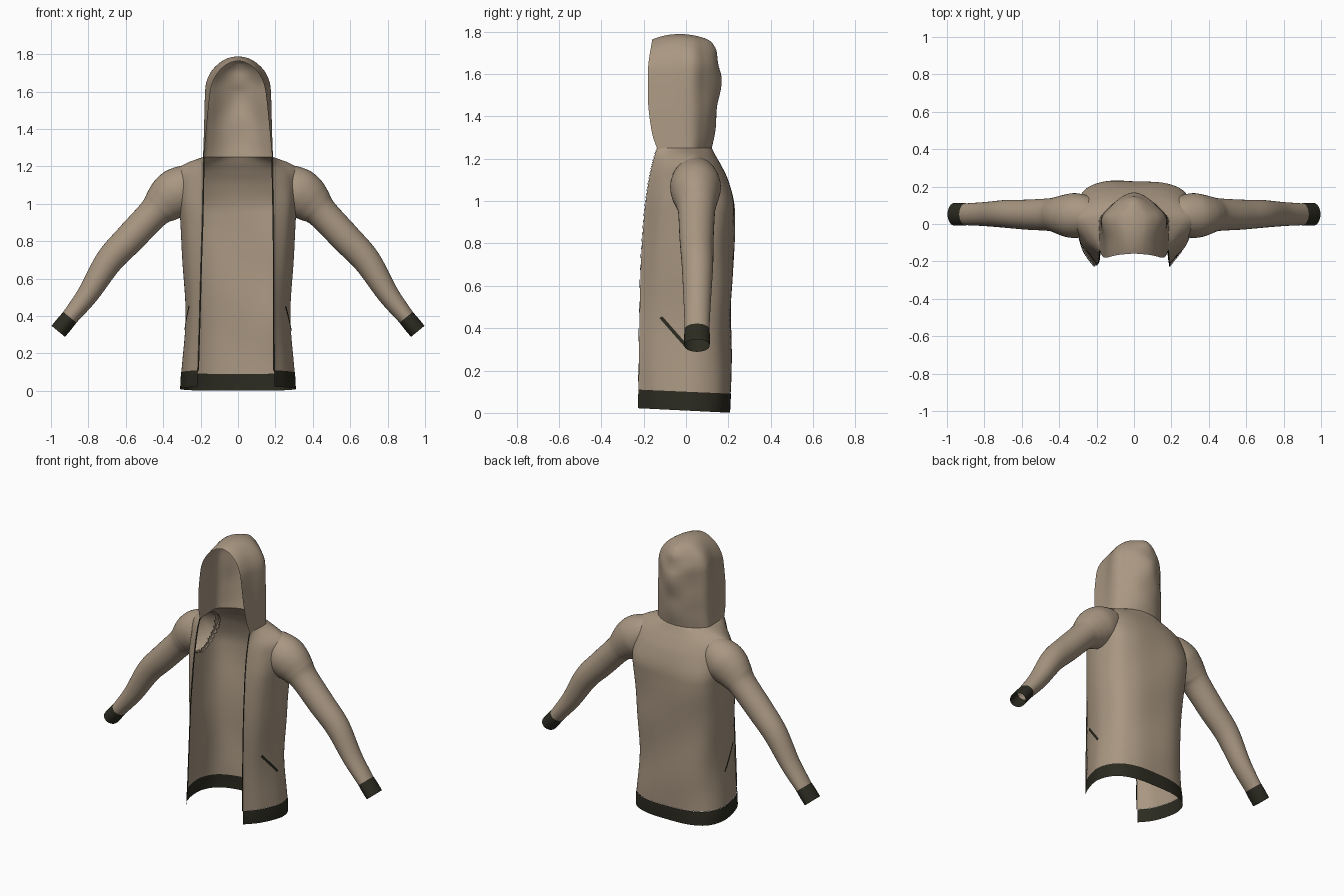
import bpy, bmesh, math
from mathutils import Vector
from mathutils.bvhtree import BVHTree

if "Cube" in bpy.data.objects:
    bpy.data.objects.remove(bpy.data.objects["Cube"])


def material(name, rgb):
    m = bpy.data.materials.new(name)
    m.diffuse_color = (*rgb, 1)
    m.use_nodes = True
    m.node_tree.nodes["Principled BSDF"].inputs["Base Color"].default_value = m.diffuse_color
    return m


CLOTH = material("beige cloth", (0.395, 0.308, 0.222))
TRIM = material("dark trim", (0.025, 0.024, 0.015))


def spline(pts, n):
    """Catmull-Rom through points of any dimension, n samples per span."""
    pts = [Vector(p) for p in pts]
    pts = [pts[0] * 2 - pts[1]] + pts + [pts[-1] * 2 - pts[-2]]
    out = []
    for i in range(1, len(pts) - 2):
        a, b, c, d = pts[i - 1:i + 3]
        for k in range(n):
            t = k / n
            out.append(0.5 * (2 * b + (c - a) * t + (2 * a - 5 * b + 4 * c - d) * t * t
                              + (3 * b - a - 3 * c + d) * t ** 3))
    return out + [pts[-2]]


def quads(rows, closed=False, flip=False):
    """Index quads joining successive rows."""
    n = len(rows[0])
    out = []
    for i in range(len(rows) - 1):
        for j in range(n if closed else n - 1):
            k = (j + 1) % n
            f = [i * n + j, i * n + k, (i + 1) * n + k, (i + 1) * n + j]
            out.append(f[::-1] if flip else f)
    return out


def tree_of(rows, closed=False, flip=False):
    return BVHTree.FromPolygons([p for r in rows for p in r], quads(rows, closed, flip))


def buried(tree, p, depth, reach=.3):
    """True when p lies deeper than depth behind the tree's surface."""
    loc, nor, _, _ = tree.find_nearest(p, reach)
    return loc is not None and (p - loc).dot(nor) < -depth


def sheet(name, rows, mat, closed=False, flip=False, drop=None):
    """Skin rows of points into a smooth open surface."""
    bm = bmesh.new()
    vs = [bm.verts.new(p) for r in rows for p in r]
    for q in quads(rows, closed, flip):
        f = [vs[i] for i in q]
        if not (drop and drop(sum((v.co for v in f), Vector()) / 4)):
            bm.faces.new(f)
    bmesh.ops.remove_doubles(bm, verts=bm.verts, dist=0.0002)
    loose = [v for v in bm.verts if not v.link_faces]
    bmesh.ops.delete(bm, geom=loose, context='VERTS')
    me = bpy.data.meshes.new(name)
    bm.to_mesh(me)
    bm.free()
    me.materials.append(mat)
    for p in me.polygons:
        p.use_smooth = True
    ob = bpy.data.objects.new(name, me)
    bpy.context.collection.objects.link(ob)
    return ob


def section(xe, yf, w, yb, k):
    """Open horizontal outline, right front edge round the back to left front edge."""
    mix = lambda lo, hi: lo + (hi - lo) * k
    half = [(xe, yf), (xe + (w - xe) * mix(.4, .75), yf * mix(.5, .6)), (w, .025),
            (w * mix(.77, .9), yb * mix(.6, .72)), (w * mix(.42, .55), yb * mix(.9, .97)), (0, yb)]
    return spline(half + [(-x, y) for x, y in half[-2::-1]], 10)


def body_row(row):
    z, xe, yf, w, yb, k = row
    fade = max(0, 1 - z / 0.9)
    out = []
    for x, y in section(xe, yf, w, yb, k):
        # soft folds across the back, front opening hanging slightly to one side
        fold = 0.008 * math.sin(9 * x + 7 * z) * math.sin(6 * z) * min(1, max(0, y) * 8)
        x -= .012 * fade * min(1, max(0, -y) * 5)
        out.append(Vector((x, y + fold * min(1, max(0, (1.2 - z) * 4)), z - 0.05 * y * fade)))
    return out


# torso, open down the front: z, edge x, front y, half width, back y, boxiness
torso = [(.1, .203, -.224, .303, .207, .7), (.4, .198, -.22, .28, .21, .7),
         (.7, .194, -.213, .298, .217, .8), (.9, .19, -.2, .308, .228, .9),
         (1.0, .188, -.19, .315, .226, .9), (1.1, .186, -.175, .328, .198, .6),
         (1.17, .185, -.16, .332, .165, .3), (1.215, .184, -.148, .28, .14, .1),
         (1.25, .183, -.137, .185, .122, 0)]
body_rows = [body_row(r) for r in spline(torso, 8)]
body_tree = tree_of(body_rows)

# hem band
hem = [(.011, .206, -.226, .309, .208, .7), (.055, .206, -.226, .308, .209, .7),
       (.1, .204, -.225, .304, .208, .7)]
sheet("hem_band", [body_row(r) for r in spline(hem, 3)], TRIM)

# hood, a deep U section narrowing to a ridge
hood = [(1.25, .183, -.137, .185, .122, 0), (1.32, .176, -.16, .182, .135, 0),
        (1.45, .164, -.178, .179, .152, -.2), (1.58, .150, -.18, .176, .163, -.3),
        (1.65, .138, -.178, .169, .16, -.3), (1.706, .116, -.172, .145, .152, -.3),
        (1.745, .088, -.166, .111, .142, -.2), (1.772, .055, -.162, .073, .125, -.1),
        (1.784, .028, -.16, .036, .11, 0), (1.789, 0, -.158, 0, .09, 0)]
hood_rows = []
for z, xe, yf, w, yb, k in spline(hood, 5):
    top = max(0, (z - 1.6) / .19)
    crease = 0.006 * math.sin((z - 1.25) * 26) * min(1, (z - 1.25) * 5)
    hood_rows.append([Vector((x, y + crease * max(0, y) / .15 * math.cos(x * 22),
                              z - 1.5 * top * (y + .03) ** 2))
                      for x, y in section(xe, yf, w, yb, k)])
sheet("hood", hood_rows, CLOTH)

# sleeves and cuffs: centre x, centre z, radius in front view, depth radius, centre y
sleeve = [(.20, 1.115, .085, .085, .045), (.255, 1.10, .113, .108, .045),
          (.315, 1.067, .129, .12, .045), (.365, 1.03, .124, .112, .045),
          (.41, .99, .105, .097, .048), (.455, .945, .085, .087, .05),
          (.578, .815, .081, .08, .05), (.69, .694, .074, .074, .054),
          (.80, .52, .058, .064, .053), (.903, .388, .045, .058, .052)]
cuff = [(.899, .393, .0455, .059, .052), (.93, .3555, .047, .061, .052), (.961, .318, .0465, .06, .052)]


def tube(rows, side, n=36):
    rows = spline(rows, 8)
    out = []
    for i, (cx, cz, r, ry, cy) in enumerate(rows):
        a, b = rows[max(0, i - 1)], rows[min(len(rows) - 1, i + 1)]
        d = Vector((b[0] - a[0], b[1] - a[1])).normalized()
        ring = []
        for j in range(n):
            t = 2 * math.pi * j / n
            u = r * math.cos(t)
            ring.append(Vector((side * (cx - d.y * u), cy + ry * math.sin(t), cz + d.x * u)))
        out.append(ring)
    return out


sleeve_trees = {}
for side, label in ((1, "right"), (-1, "left")):
    rows = tube(sleeve, side)
    sleeve_trees[side] = tree_of(rows, True, side > 0)
    # the part of the sleeve sunk in the torso is left off
    sheet(label + "_sleeve", rows, CLOTH, True, side > 0,
          drop=lambda c: abs(c.x) < .42 and c.z > .85 and buried(body_tree, c, .014))
    sheet(label + "_cuff", tube(cuff, side), TRIM, True, side > 0)

    # zip tape along the front edge
    edge = [r[0 if side > 0 else -1] for r in body_rows]
    tape = [[p + Vector((side * .002, -.003, 0)), p + Vector((-side * .005, -.002, 0))] for p in edge]
    sheet(label + "_zip_tape", tape, TRIM, flip=side > 0)

# torso with armholes where the sleeves join
sheet("torso", body_rows, CLOTH, drop=lambda c: abs(c.x) > .24 and .9 < c.z < 1.22
      and buried(sleeve_trees[1 if c.x > 0 else -1], c, .012))

# slanted pocket slits laid on the torso surface
for side, label in ((1, "right"), (-1, "left")):
    rows = []
    for i in range(13):
        t = i / 12
        row = []
        for o in (-.008, 0, .008):
            y, z = -.118 + .123 * t + o * .74, .452 - .14 * t + o * .67
            hit = body_tree.ray_cast(Vector((side, y, z)), Vector((-side, 0, 0)))[0]
            row.append(hit + Vector((side * .004, -.001, 0)))
        rows.append(row)
    sheet(label + "_pocket_slit", rows, TRIM, flip=side < 0)
